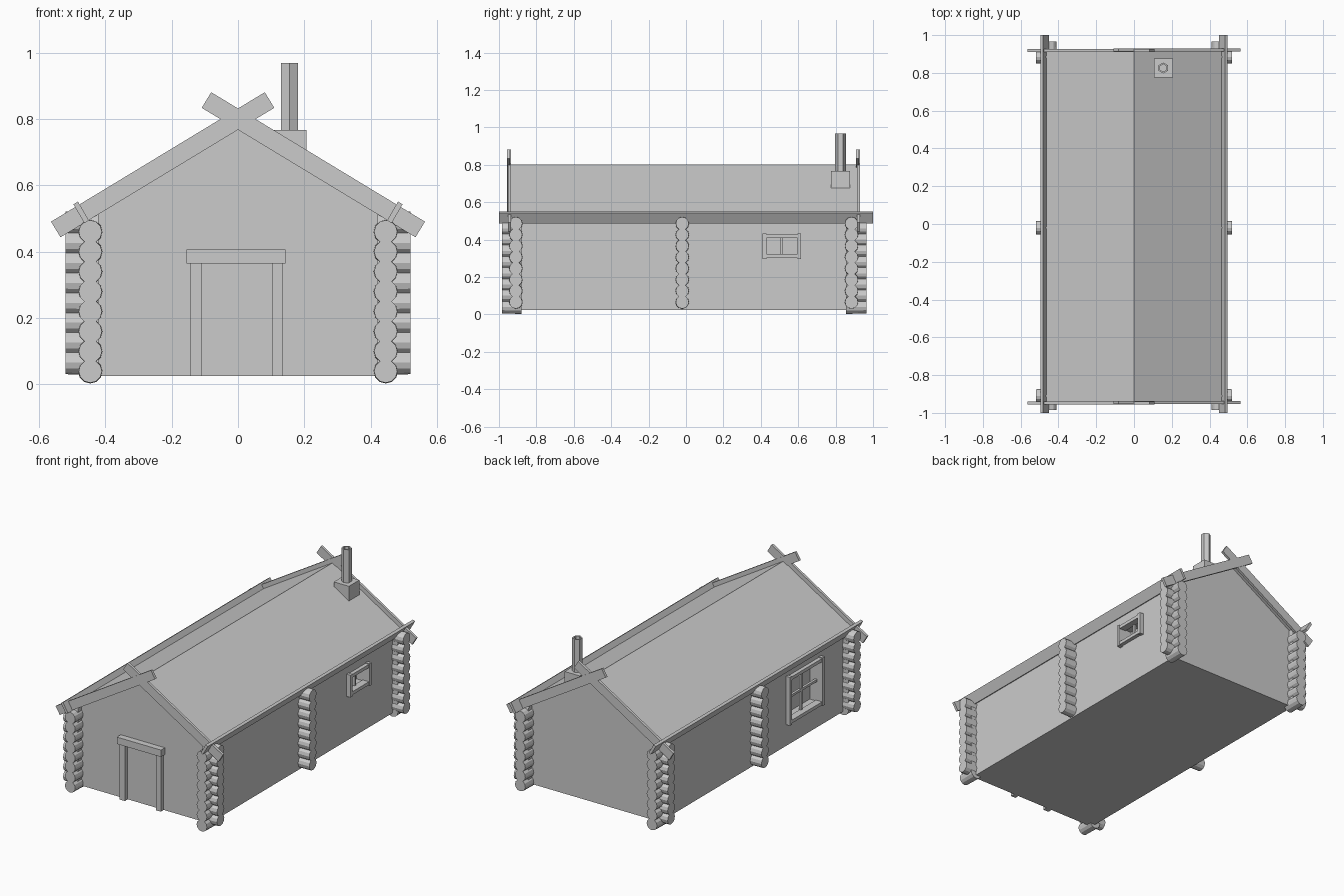
import bpy, bmesh, math
from mathutils import Matrix, Vector

old = bpy.data.objects.get("Cube")
if old:
    bpy.data.objects.remove(old, do_unlink=True)

grey = bpy.data.materials.new("plain_grey")
grey.use_nodes = True
grey.diffuse_color = (0.6, 0.6, 0.6, 1)
grey.node_tree.nodes["Principled BSDF"].inputs["Base Color"].default_value = (0.6, 0.6, 0.6, 1)

WALL_X, FRONT, BACK, MID = 0.445, -0.91, 0.885, -0.015
RIDGE, PITCH = 0.802, math.atan(0.606)


def finish(name, bm):
    bmesh.ops.recalc_face_normals(bm, faces=bm.faces)
    mesh = bpy.data.meshes.new(name)
    bm.to_mesh(mesh)
    bm.free()
    mesh.materials.append(grey)
    ob = bpy.data.objects.new(name, mesh)
    bpy.context.collection.objects.link(ob)
    return ob


def add_box(bm, x, y, z):
    size = [b - a for a, b in (x, y, z)]
    mid = [(a + b) / 2 for a, b in (x, y, z)]
    m = Matrix.Translation(mid) @ Matrix.Diagonal((*size, 1))
    bmesh.ops.create_cube(bm, size=1, matrix=m)


def box(name, x, y, z):
    bm = bmesh.new()
    add_box(bm, x, y, z)
    return finish(name, bm)


def extrude_xz(name, points, y0, y1):
    """Extrude an outline drawn in the xz plane along y."""
    bm = bmesh.new()
    face = bm.faces.new([bm.verts.new((x, y0, z)) for x, z in points])
    out = bmesh.ops.extrude_face_region(bm, geom=[face])["geom"]
    verts = [v for v in out if isinstance(v, bmesh.types.BMVert)]
    bmesh.ops.translate(bm, vec=(0, y1 - y0, 0), verts=verts)
    return finish(name, bm)


def board(name, start, end, width, y0, y1):
    """Straight plank in the xz plane, centred on the line start to end."""
    a, b = Vector(start), Vector(end)
    d = (b - a).normalized()
    n = Vector((-d.y, d.x)) * width / 2
    return extrude_xz(name, [a + n, b + n, b - n, a - n], y0, y1)


# House body with gabled ends
eave_z = 0.783 - WALL_X * 0.606
walls = extrude_xz("walls", [(-WALL_X, 0.025), (WALL_X, 0.025), (WALL_X, eave_z),
                             (0, 0.783), (-WALL_X, eave_z)], FRONT, BACK)


# Window: recess in the wall, raised frame and glazing bars
def window(name, side, y, z, cross):
    def xs(a, b):
        return sorted((side * a, side * b))
    t = 0.02
    cutter = box(name + "_cutter", xs(WALL_X - 0.06, 0.5),
                 (y[0] + t, y[1] - t), (z[0] + t, z[1] - t))
    cutter.hide_render = True
    mod = walls.modifiers.new(name, 'BOOLEAN')
    mod.operation = 'DIFFERENCE'
    mod.solver = 'EXACT'
    mod.object = cutter
    bpy.context.view_layer.objects.active = walls
    bpy.ops.object.modifier_apply(modifier=mod.name)
    bpy.data.objects.remove(cutter, do_unlink=True)
    bm = bmesh.new()
    for a in (y[0], y[1] - t):
        add_box(bm, xs(WALL_X - 0.02, 0.472), (a, a + t), z)
    for a in (z[0] + 0.005, z[1] - t - 0.005):
        add_box(bm, xs(WALL_X - 0.02, 0.468), (y[0] + t, y[1] - t), (a, a + t))
    finish(name + "_frame", bm)
    bm = bmesh.new()
    yc, zc = sum(y) / 2, sum(z) / 2
    add_box(bm, xs(0.42, 0.435), (yc - 0.007, yc + 0.007), (z[0] + t, z[1] - t))
    if cross:
        add_box(bm, xs(0.42, 0.435), (y[0] + t, y[1] - t), (zc - 0.007, zc + 0.007))
    finish(name + "_bars", bm)


window("small_window", 1, (0.41, 0.615), (0.297, 0.433), False)
window("large_window", -1, (-0.665, -0.33), (0.155, 0.45), True)

# Door surround
for name, x, z in (("door_post_right", (-0.145, -0.108), (0.025, 0.365)),
                   ("door_post_left", (0.103, 0.135), (0.025, 0.365)),
                   ("door_lintel", (-0.155, 0.143), (0.365, 0.407))):
    box(name, x, (-0.948 if "lintel" in name else -0.938, FRONT + 0.01), z)


# Stacks of protruding log ends
def log_stack(name, root, tip, low):
    bm = bmesh.new()
    root, tip = Vector((*root, 0)), Vector((*tip, 0))
    turn = (tip - root).to_track_quat('Z', 'Y').to_matrix().to_4x4()
    for i in range(8):
        at = (root + tip) / 2 + Vector((0, 0, low + i * 0.06))
        bmesh.ops.create_cone(bm, cap_ends=True, segments=12, radius1=0.037, radius2=0.035,
                              depth=(tip - root).length, matrix=Matrix.Translation(at) @ turn)
    finish(name, bm)


for side, word in ((1, "left"), (-1, "right")):
    x = side * WALL_X
    log_stack(f"front_logs_{word}", (x, FRONT + 0.03), (x, -0.985), 0.04)
    log_stack(f"back_logs_{word}", (x, BACK - 0.03), (x, 0.965), 0.04)
    for place, y in (("front", FRONT), ("middle", -0.02), ("back", BACK)):
        log_stack(f"{place}_side_logs_{word}", (side * 0.42, y), (side * 0.52, y), 0.066)

    # Roof slope in two panels
    for part, y0, y1 in (("front", -0.94, MID), ("back", MID, 0.915)):
        edge = RIDGE - 0.475 * 0.606
        extrude_xz(f"roof_{part}_{word}", [(0, RIDGE), (side * 0.475, edge),
                   (side * 0.465, edge - 0.018), (0, RIDGE - 0.024)], y0, y1)

    # Eave board running past both gables
    board(f"eave_board_{word}", (side * 0.489, 0.547), (side * 0.456, 0.49), 0.016, -1, 1)

    # Crossed gable boards
    shift = 0.002 * side
    for place, y in (("front", -0.946), ("back", 0.92)):
        board(f"{place}_gable_board_{word}", (-side * 0.095, 0.857), (side * 0.549, 0.467),
              0.055, y - 0.008 + shift, y + 0.008 + shift)

# Chimney base that follows the roof slope
extrude_xz("chimney_base", [(0.105, 0.766), (0.207, 0.766), (0.207, 0.67), (0.105, 0.73)],
           0.775, 0.876)

# Hollow six-sided chimney pipe
bm = bmesh.new()
place = Matrix.Translation((0.155, 0.826, 0.862)) @ Matrix.Rotation(math.pi / 2, 4, 'Z')
bmesh.ops.create_cone(bm, cap_ends=True, segments=6, radius1=0.029, radius2=0.029,
                      depth=0.212, matrix=place)
bm.normal_update()
if abs(max(v.co.y for v in bm.verts) - 0.826) < 0.028:
    bmesh.ops.rotate(bm, cent=(0.155, 0.826, 0), verts=bm.verts,
                     matrix=Matrix.Rotation(math.pi / 6, 3, 'Z'))
top = max(bm.faces, key=lambda f: f.calc_center_median().z)
bmesh.ops.inset_individual(bm, faces=[top], thickness=0.009)
hole = bmesh.ops.extrude_face_region(bm, geom=[top])["geom"]
bmesh.ops.translate(bm, vec=(0, 0, -0.15), verts=[v for v in hole if isinstance(v, bmesh.types.BMVert)])
if top.is_valid:
    bmesh.ops.delete(bm, geom=[top], context='FACES_ONLY')
finish("chimney_pipe", bm)
